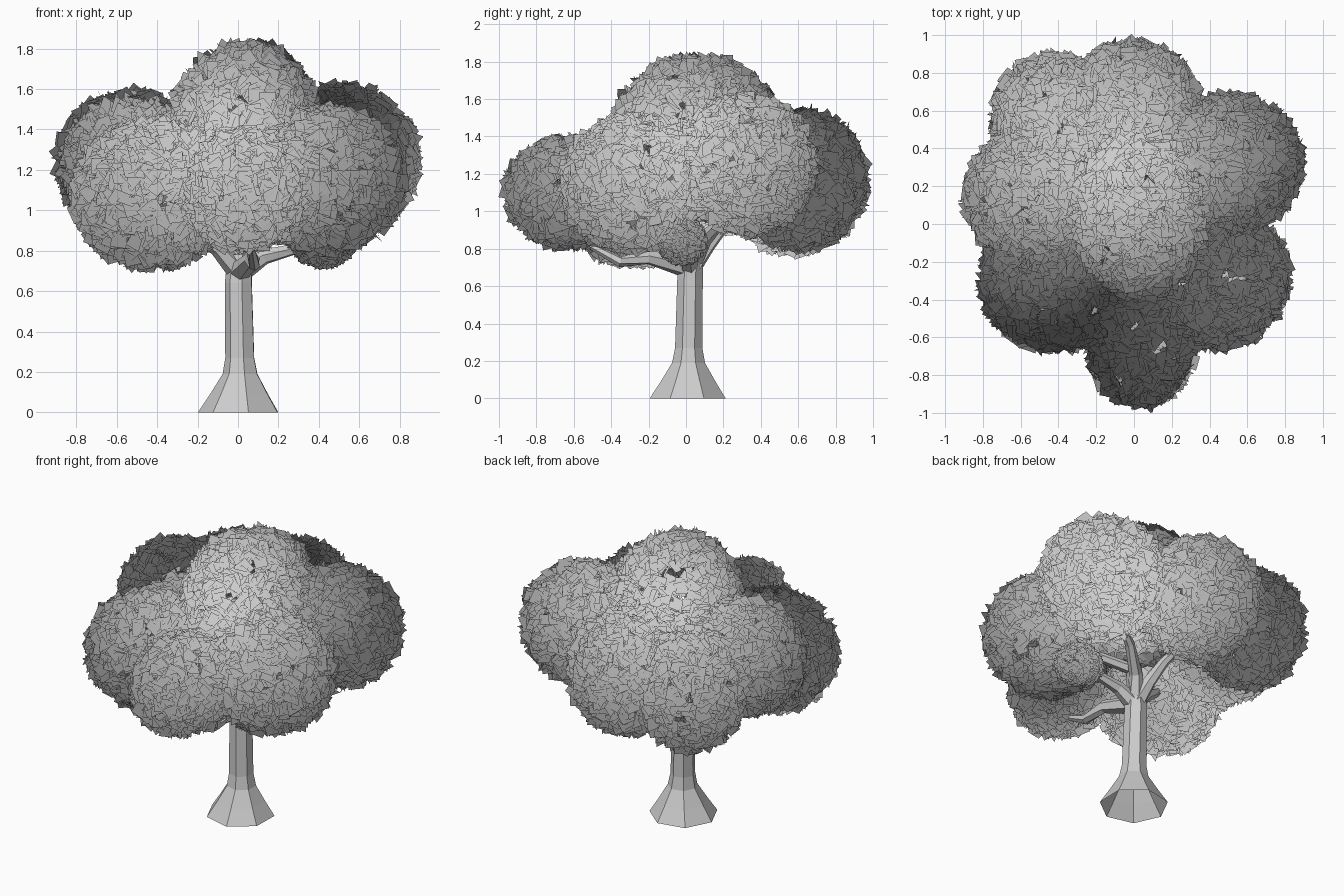
import bpy, bmesh, math, random
from mathutils import Vector, Quaternion

if "Cube" in bpy.data.objects:
    bpy.data.objects.remove(bpy.data.objects["Cube"])

random.seed(7)


def make_object(name, bm):
    mesh = bpy.data.meshes.new(name)
    bm.to_mesh(mesh)
    bm.free()
    ob = bpy.data.objects.new(name, mesh)
    bpy.context.collection.objects.link(ob)
    return ob


def tube(name, points, radii, sides, level=False):
    """Low-poly tapered limb, open at the root and closed at the tip."""
    bm = bmesh.new()
    pts = [Vector(p) for p in points]
    rings = []
    for i, p in enumerate(pts):
        d = (pts[min(i + 1, len(pts) - 1)] - pts[max(i - 1, 0)]).normalized()
        if level:
            d = Vector((0, 0, 1))
        u = d.cross(Vector((0.3, 1, 0.1))).normalized()
        v = u.cross(d)
        ring = []
        for k in range(sides):
            a = -2 * math.pi * (k + 0.3) / sides
            ring.append(bm.verts.new(p + (u * math.cos(a) + v * math.sin(a)) * radii[i]))
        rings.append(ring)
    for a, b in zip(rings, rings[1:]):
        for k in range(sides):
            n = (k + 1) % sides
            bm.faces.new((a[k], a[n], b[n], b[k]))
    bm.faces.new(rings[-1])
    return make_object(name, bm)


# Flared trunk
tube("trunk",
     [(0.01, 0.01, 0), (0.012, 0.012, 0.09), (0.014, 0.014, 0.19), (0.012, 0.015, 0.27),
      (0.005, 0.022, 0.64), (0.01, 0.03, 0.78)],
     [0.208, 0.15, 0.09, 0.075, 0.07, 0.062], 7, level=True)

# Branches reaching into the crown
branches = {
    "front_branch": [(0.01, 0.0, 0.70), (0.07, -0.2, 0.755), (0.08, -0.35, 0.73), (0.06, -0.58, 0.85)],
    "back_branch": [(0.01, 0.03, 0.7), (-0.02, 0.12, 0.82), (-0.06, 0.21, 0.93), (-0.12, 0.42, 1.06)],
    "left_branch": [(0, 0.02, 0.70), (-0.1, -0.02, 0.81), (-0.22, -0.06, 0.9), (-0.42, -0.1, 1.0)],
    "right_branch": [(0.02, 0.02, 0.70), (0.13, 0.01, 0.77), (0.25, 0.0, 0.8), (0.42, -0.02, 0.84)],
    "upper_branch": [(0.01, 0.03, 0.72), (0.07, 0.06, 0.9), (0.28, -0.02, 0.95), (0.46, -0.15, 1.05)],
    "right_back_branch": [(0.01, 0.03, 0.72), (0.07, 0.1, 0.85), (0.2, 0.2, 0.96), (0.42, 0.32, 1.08)],
}
for name, pts in branches.items():
    tube(name, pts, [0.055, 0.04, 0.03, 0.012], 6)

# Crown lobes: centre, radii, leaf size
lobes = {
    "top_leaves": ((0.04, 0.06, 1.40), (0.35, 0.43, 0.41), 0.08),
    "front_leaves": ((0.04, -0.60, 1.10), (0.27, 0.355, 0.28), 0.08),
    "left_front_leaves": ((-0.42, -0.29, 1.08), (0.375, 0.36, 0.345), 0.08),
    "right_front_leaves": ((0.43, -0.28, 1.15), (0.37, 0.36, 0.34), 0.08),
    "right_back_leaves": ((0.51, 0.32, 1.25), (0.36, 0.345, 0.35), 0.08),
    "left_leaves": ((-0.53, 0.15, 1.24), (0.345, 0.33, 0.33), 0.08),
    "left_back_leaves": ((-0.43, 0.56, 1.14), (0.30, 0.32, 0.35), 0.08),
    "back_leaves": ((-0.01, 0.61, 1.17), (0.34, 0.34, 0.355), 0.08),
    "low_twig_leaves": ((0.42, -0.02, 0.84), (0.15, 0.12, 0.115), 0.035),
}


def depth(p, lobe):
    c, r, _ = lobe
    return math.sqrt(sum(((p[i] - c[i]) / r[i]) ** 2 for i in range(3)))


def random_dir():
    return Vector([random.gauss(0, 1) for _ in range(3)]).normalized()


# Square leaf cards scattered over each lobe, skipping those buried in a neighbour
crown_centre = Vector((0, 0.05, 1.1))
for name, lobe in lobes.items():
    c, r, size = lobe
    bm = bmesh.new()
    shading = []
    area = 4 * math.pi * ((r[0] + r[1] + r[2]) / 3) ** 2
    for _ in range(int(area * 6.5 / size ** 2)):
        d = random_dir()
        s = random.uniform(0.92, 1.03)
        p = Vector([c[i] + d[i] * r[i] * s for i in range(3)])
        if any(depth(p, o) < 0.86 for n, o in lobes.items() if n != name):
            continue
        out = Vector([d[i] / r[i] for i in range(3)]).normalized()
        normal = (out * 0.75 + random_dir()).normalized()
        if normal.dot(out) < 0:
            normal.negate()
        q = normal.to_track_quat('Z', 'Y') @ Quaternion((0, 0, 1), random.uniform(0, 6.28))
        h = size * random.uniform(0.42, 0.58)
        corners = [p + q @ Vector((x * h, y * h, 0))
                   for x, y in ((-1, -1), (1, -1), (1, 1), (-1, 1))]
        bm.faces.new([bm.verts.new(v) for v in corners]).smooth = True
        shading += [(p - crown_centre).normalized()] * 4
    # Soft crown-wide shading, as if the leaves formed one rounded mass
    make_object(name, bm).data.normals_split_custom_set_from_vertices(shading)
